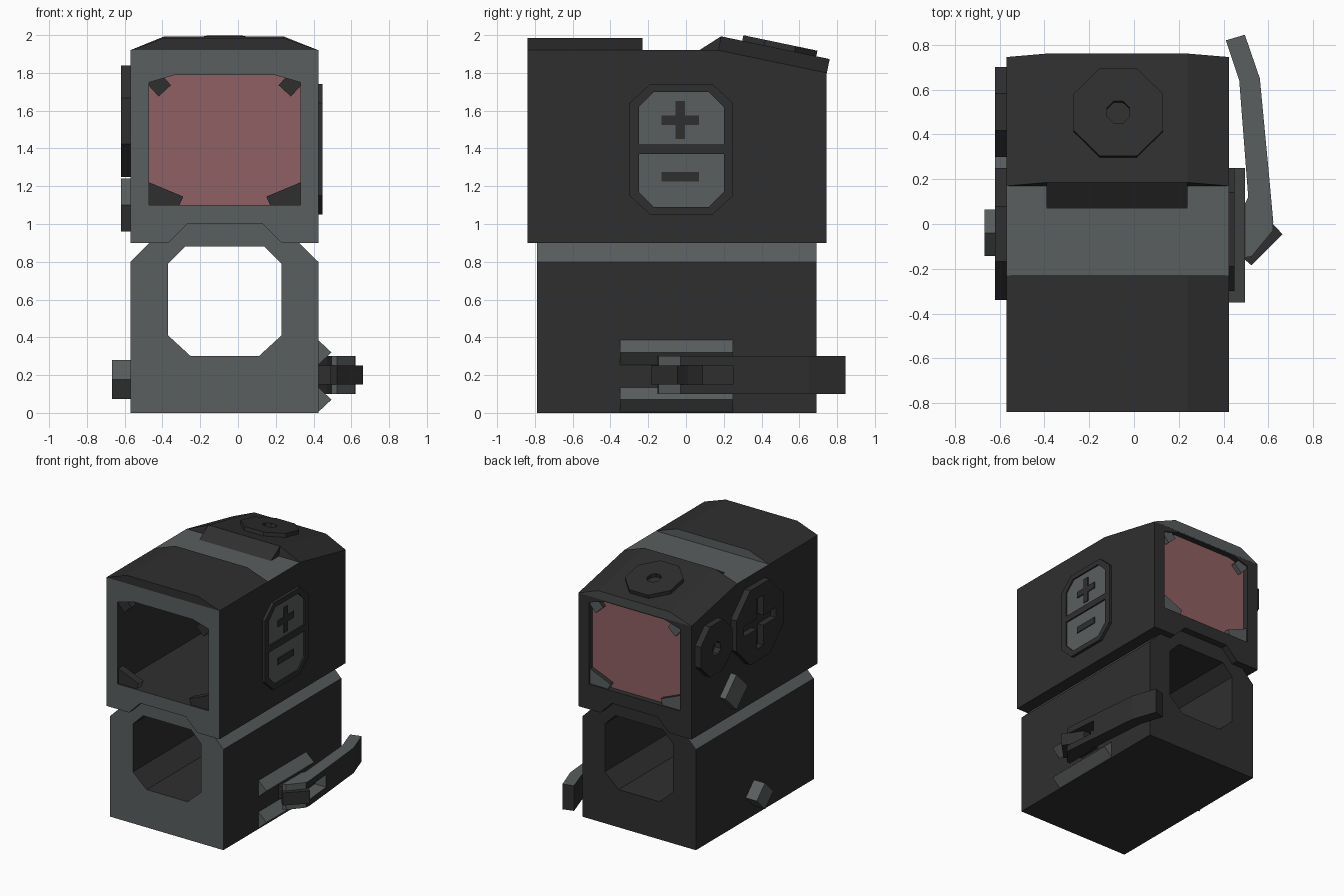
import bpy, bmesh, math
from mathutils import Vector

if "Cube" in bpy.data.objects:
    bpy.data.objects.remove(bpy.data.objects["Cube"])


def material(name, rgb):
    m = bpy.data.materials.new(name)
    m.diffuse_color = (*rgb, 1)
    m.use_nodes = True
    m.node_tree.nodes["Principled BSDF"].inputs["Base Color"].default_value = m.diffuse_color
    return m


GRAY = material("slate gray", (0.102, 0.112, 0.112))
DARK = material("charcoal", (0.028, 0.028, 0.028))
RED = material("tinted red lens", (0.28, 0.115, 0.125))
MX = -0.07  # mirror line of the window

# Depth axis -> mapping of (u, v, depth) to world
MAP = {
    'x': lambda u, v, w: Vector((w, u, v)),
    'y': lambda u, v, w: Vector((u, w, v)),
    'z': lambda u, v, w: Vector((u, v, w)),
}
# Local frame of the sloped rear roof
SLOPE = math.radians(11.8)
ORIGIN = Vector((0, 0.17, 1.92))
ALONG = Vector((0, math.cos(SLOPE), -math.sin(SLOPE)))
OUT = Vector((0, math.sin(SLOPE), math.cos(SLOPE)))
MAP['roof'] = lambda u, v, w: ORIGIN + Vector((u, 0, 0)) + ALONG * w + OUT * v
MAP['roofcap'] = lambda u, v, w: ORIGIN + Vector((u, 0, 0)) + ALONG * v + OUT * w


def up_front(c, n):
    return n.y < -0.5 or n.z > 0.3


def prism(name, pts, a0, a1, axis, holes=(), mat=None, rule=up_front, cut=None):
    """Extrude a 2D outline (with holes) from a0 to a1 along an axis."""
    cu = bpy.data.curves.new(name, 'CURVE')
    cu.dimensions = '2D'
    cu.fill_mode = 'BOTH'
    cu.extrude = (a1 - a0) / 2
    for loop in [pts, *holes]:
        s = cu.splines.new('POLY')
        s.points.add(len(loop) - 1)
        for p, (u, v) in zip(s.points, loop):
            p.co = (u, v, 0, 1)
        s.use_cyclic_u = True
    tmp = bpy.data.objects.new(name + "_curve", cu)
    bpy.context.collection.objects.link(tmp)
    dg = bpy.context.evaluated_depsgraph_get()
    me = bpy.data.meshes.new_from_object(tmp.evaluated_get(dg))
    bpy.data.objects.remove(tmp)
    bpy.data.curves.remove(cu)

    bm = bmesh.new()
    bm.from_mesh(me)
    bmesh.ops.remove_doubles(bm, verts=bm.verts[:], dist=1e-4)
    for v in bm.verts:
        v.co = MAP[axis](v.co.x, v.co.y, v.co.z + (a0 + a1) / 2)
    if cut:
        res = bmesh.ops.bisect_plane(bm, geom=bm.verts[:] + bm.edges[:] + bm.faces[:],
                                     plane_co=cut[0], plane_no=cut[1], clear_outer=True)
        edges = [e for e in bm.edges if e.is_boundary]
        bmesh.ops.holes_fill(bm, edges=edges, sides=0)
    bmesh.ops.recalc_face_normals(bm, faces=bm.faces[:])
    bm.normal_update()
    me.materials.clear()
    for m in ([mat] if mat else [DARK, GRAY]):
        me.materials.append(m)
    for f in bm.faces:
        f.smooth = False
        f.material_index = 0 if mat else int(rule(f.calc_center_median(), f.normal))
    bm.to_mesh(me)
    bm.free()
    me.name = name
    ob = bpy.data.objects.new(name, me)
    bpy.context.collection.objects.link(ob)
    return ob


def octagon(u, v, r):
    k = r * math.tan(math.pi / 8)
    return [(u + a, v + b) for a, b in ((r, -k), (r, k), (k, r), (-k, r),
                                        (-r, k), (-r, -k), (-k, -r), (k, -r))]


def plus(u, v, a, b):
    return [(u + x, v + y) for x, y in ((a, -b), (a, b), (b, b), (b, a), (-b, a), (-b, b),
                                        (-a, b), (-a, -b), (-b, -b), (-b, -a), (b, -a), (b, -b))]


def rect(u0, v0, u1, v1):
    return [(u0, v0), (u1, v0), (u1, v1), (u0, v1)]


def mirrored(pts):
    return [(2 * MX - u, v) for u, v in reversed(pts)]


# Upper housing with window tunnel and keyed underside
window = [(-0.47, 1.1), (0.33, 1.1), (0.33, 1.75), (0.19, 1.79), (-0.33, 1.79), (-0.47, 1.75)]
prism("upper_housing",
      [(-0.57, 0.9), (-0.37, 0.9), (-0.27, 1.0), (0.13, 1.0), (0.23, 0.9), (0.425, 0.9),
       (0.425, 1.92), (-0.57, 1.92)], -0.84, 0.745, 'y', [window], cut=(ORIGIN, OUT),
      rule=lambda c, n: n.y < -0.5 or (n.z > 0.3 and c.z > 1.8))

# Roof pieces: front hood, sloped rear cover, ramp
trapezoid = [(-0.57, 0), (0.425, 0), (0.24, 0.075), (-0.39, 0.075)]
prism("front_hood", [(u, 1.92 + v * 0.87) for u, v in trapezoid], -0.84, -0.23, 'y')
prism("rear_cover", trapezoid, 0, 0.588, 'roof')
prism("roof_ramp", [(0.07, 1.92), (0.21, 1.92), (0.185, 1.993)], -0.39, 0.24, 'x')

# Lens and corner tabs at both ends of the window
prism("lens", window, 0.68, 0.70, 'y', mat=RED)
low_tab = [(-0.47, 1.1), (-0.31, 1.1), (-0.29, 1.145), (-0.47, 1.22)]
high_tab = [(-0.47, 1.73), (-0.42, 1.675), (-0.355, 1.735), (-0.39, 1.773), (-0.47, 1.75)]
for end, y0, y1 in (("front", -0.83, -0.77), ("rear", 0.70, 0.735)):
    for part, pts in (("low_tab", low_tab), ("high_tab", high_tab)):
        prism(f"{end}_{part}_left", pts, y0, y1, 'y')
        prism(f"{end}_{part}_right", mirrored(pts), y0, y1, 'y')

# Lower mount with octagonal tunnel and raised key
tunnel = [(-0.25, 0.3), (0.11, 0.3), (0.23, 0.41), (0.23, 0.79), (0.14, 0.88),
          (-0.28, 0.88), (-0.37, 0.79), (-0.37, 0.41)]
prism("lower_mount",
      [(-0.57, 0), (0.425, 0), (0.425, 0.8), (0.325, 0.9), (0.23, 0.9), (0.13, 1.0),
       (-0.27, 1.0), (-0.37, 0.9), (-0.47, 0.9), (-0.57, 0.8)], -0.79, 0.69, 'y', [tunnel],
      rule=lambda c, n: n.y < -0.5 or
      (n.z > 0.3 and (c.z > 0.88 or abs(c.x - MX) > 0.35)))

# Button panel: frame, two keys and their symbols
frame = [(-0.19, 1.05), (0.14, 1.05), (0.25, 1.15), (0.25, 1.64), (0.14, 1.74),
         (-0.19, 1.74), (-0.30, 1.64), (-0.30, 1.15)]
up_key = [(-0.25, 1.42), (0.20, 1.42), (0.20, 1.62), (0.12, 1.70), (-0.17, 1.70), (-0.25, 1.62)]
down_key = [(u, 2.79 - v) for u, v in reversed(up_key)]
prism("button_frame", frame, 0.42, 0.448, 'x', [up_key, down_key], mat=DARK)
prism("up_key", up_key, 0.42, 0.437, 'x', mat=GRAY)
prism("down_key", down_key, 0.42, 0.437, 'x', mat=GRAY)
prism("plus_mark", plus(-0.03, 1.55, 0.1, 0.025), 0.435, 0.444, 'x', mat=DARK)
prism("minus_mark", rect(-0.13, 1.225, 0.07, 1.275), 0.435, 0.444, 'x', mat=DARK)

# Round caps on the left side and roof
prism("battery_cap", octagon(-0.045, 1.545, 0.295), -0.62, -0.565, 'x',
      [plus(-0.045, 1.545, 0.2, 0.04)], mat=DARK)
prism("side_dial", octagon(0.5, 1.545, 0.2), -0.62, -0.565, 'x',
      [octagon(0.5, 1.545, 0.05)], mat=DARK)
prism("top_dial", octagon(MX, 0.315, 0.2), 0.07, 0.105, 'roofcap',
      [octagon(MX, 0.315, 0.05)], mat=DARK)

# Diamond studs on the left side
for name, y, z, r, x in (("upper_stud", 0.25, 1.10, 0.14, -0.62),
                         ("lower_stud", -0.04, 0.177, 0.104, -0.667)):
    prism(name, [(y - r, z), (y, z - r), (y + r, z), (y, z + r)], x, -0.565, 'x', mat=GRAY)

# Clamp ridges on the right side
for name, z in (("upper_clamp_ridge", 0.32), ("lower_clamp_ridge", 0.07)):
    prism(name, [(0.42, z - 0.07), (0.495, z), (0.42, z + 0.07)], -0.35, 0.25, 'y', mat=GRAY)

# Locking lever: curved arm, two fork prongs and a pivot block
prism("lever_arm", [(0.50, 0.25), (0.60, 0.25), (0.562, 0.65), (0.495, 0.845),
                    (0.41, 0.82), (0.47, 0.64)], 0.1, 0.3, 'z')
prong = [(0.50, 0.25), (0.51, 0.12), (0.495, 0.09), (0.495, -0.15), (0.525, -0.145),
         (0.62, -0.03), (0.622, 0.01), (0.60, 0.25)]
prism("lever_prong_low", prong, 0.1, 0.15, 'z')
prism("lever_prong_high", prong, 0.25, 0.3, 'z')
prism("lever_pivot", [(0.42, -0.1), (0.49, -0.1), (0.49, -0.155), (0.525, -0.185),
                      (0.663, -0.045), (0.61, 0.01), (0.56, 0.09), (0.42, 0.09)],
      0.15, 0.25, 'z', mat=DARK)
